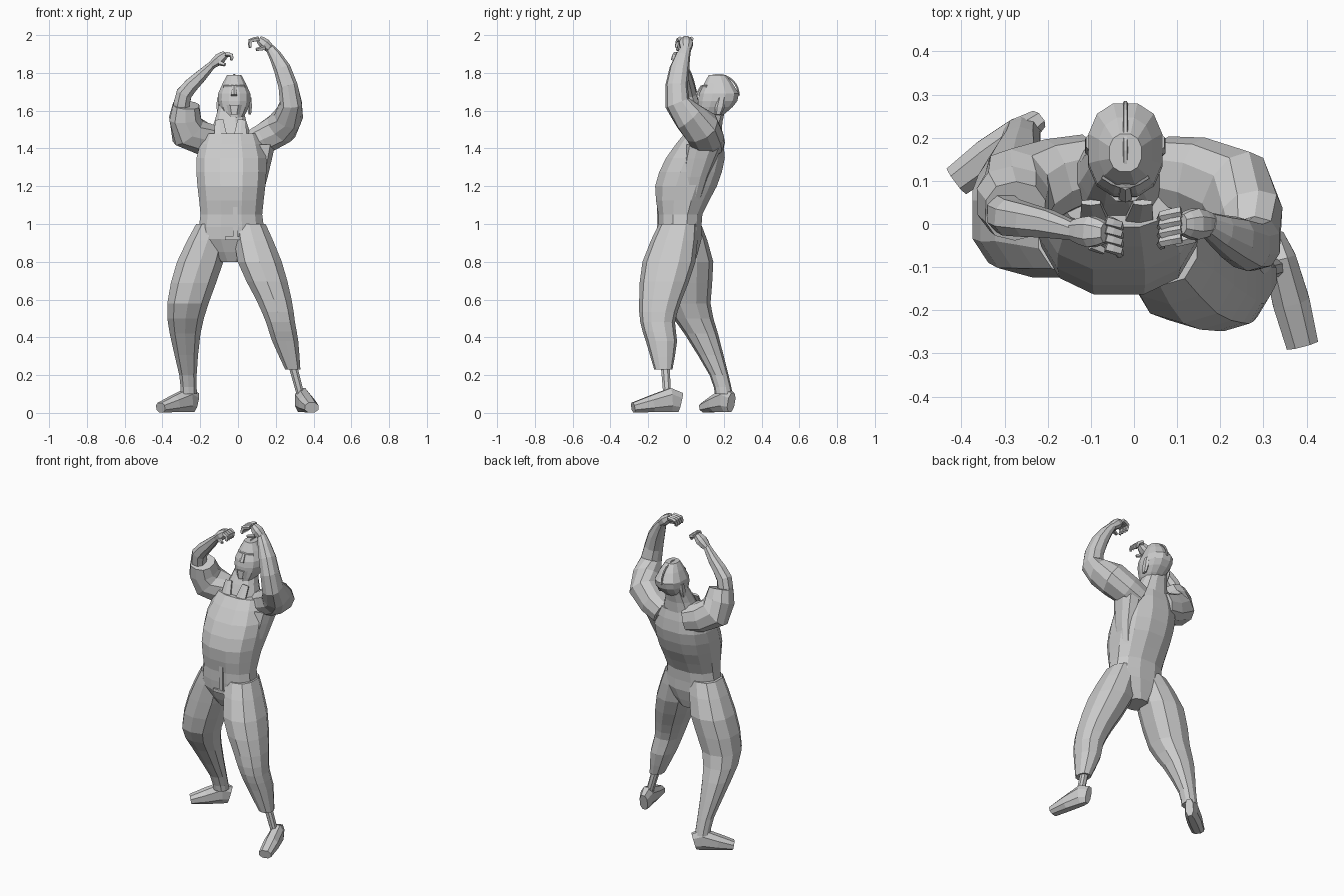
import bpy, bmesh, math
from mathutils import Vector

default_cube = bpy.data.objects.get("Cube")
if default_cube:
    bpy.data.objects.remove(default_cube, do_unlink=True)

grey = bpy.data.materials.new("plain_grey")
grey.use_nodes = True
grey_tone = (.6, .6, .6, 1)
grey.diffuse_color = grey_tone
grey.node_tree.nodes["Principled BSDF"].inputs["Base Color"].default_value = grey_tone

SIDEWAYS, BACK, UP = Vector((1, 0, 0)), Vector((0, 1, 0)), Vector((0, 0, 1))


def smooth(keys):
    """Insert a curved midpoint ring between neighbouring keys."""
    keys = [Vector(key) for key in keys]
    padded = [keys[0]] + keys + [keys[-1]]
    rings = []
    for before, start, end, after in zip(padded, padded[1:], padded[2:], padded[3:]):
        rings += [start, ((start + end) * 9 - before - after) / 16]
    return rings + [keys[-1]]


def section(centre, side, up, width, depth, sides):
    """Points of a squarish oval that never sinks below the ground."""
    points = []
    for k in range(sides):
        angle = math.tau * (k + .5) / sides
        across, along = (math.copysign(abs(value) ** .85, value)
                         for value in (math.cos(angle), math.sin(angle)))
        point = centre + side * across * width + up * along * depth
        point.z = max(point.z, 0)
        points.append(point)
    return points


def skin(name, rings, sides=10, ref=BACK, axis=None):
    """Join rings of (x, y, z, half width, half depth) into a closed flat-faced solid."""
    bm = bmesh.new()
    centres = [Vector(ring[:3]) for ring in rings]
    last = len(rings) - 1
    loops = []
    for i, ring in enumerate(rings):
        tangent = axis or (centres[min(i + 1, last)] - centres[max(i - 1, 0)]).normalized()
        side = tangent.cross(ref).normalized()
        up = side.cross(tangent)
        outline = section(centres[i], side, up, ring[3], ring[4], sides)
        loops.append([bm.verts.new(point) for point in outline])
    for low, high in zip(loops, loops[1:]):
        for k in range(sides):
            bm.faces.new((low[k - 1], low[k], high[k], high[k - 1]))
    bm.faces.new(loops[0])
    bm.faces.new(loops[-1])
    bmesh.ops.recalc_face_normals(bm, faces=bm.faces)
    mesh = bpy.data.meshes.new(name)
    bm.to_mesh(mesh)
    bm.free()
    mesh.materials.append(grey)
    bpy.context.collection.objects.link(bpy.data.objects.new(name, mesh))


def column(name, x, keys):
    """Upright form at one x, from keys of (y, z, half width, half depth)."""
    skin(name, smooth([(x, *key) for key in keys]), sides=12, axis=UP)


def limb(name, keys, depth=1, **options):
    """Tapered form from keys of (x, y, z, radius); depth scales the second radius."""
    skin(name, smooth([(*key, key[-1] * depth) for key in keys]), **options)


def foot(name, heel, toe):
    """Flat-soled foot: thick at the ankle, low at the toe."""
    rings = []
    for t, width, height in ((0, .025, .055), (.2, .04, .068), (.6, .046, .048), (1, .04, .028)):
        spot = Vector(heel).lerp(Vector(toe), t)
        rings.append((*spot, height, width, height))
    skin(name, rings, sides=8, ref=UP)


def hand(name, wrist, knuckles, reach, drop):
    """Palm with four fingers and a thumb curling down."""
    wrist, knuckles = Vector(wrist), Vector(knuckles)
    middle = wrist.lerp(knuckles, .55)
    limb(name + "_palm", [(*wrist, .021), (*middle, .032), (*knuckles, .02)], 1.2, sides=8)
    for finger in range(4):
        root = knuckles + BACK * (.028 - .02 * finger)
        bend = root + SIDEWAYS * reach - BACK * .01 - UP * drop * .3
        tip = bend - BACK * .01 - UP * drop
        limb(name + "_finger", [(*root, .013), (*bend, .012), (*tip, .008)], sides=5)
    thumb_root = middle - BACK * .03 - UP * .02
    thumb_tip = thumb_root + SIDEWAYS * reach - BACK * .015 - UP * .01
    limb(name + "_thumb", [(*thumb_root, .014), (*thumb_tip, .009)], sides=5)


def box(name, location, size):
    bpy.ops.mesh.primitive_cube_add(size=1, location=location)
    block = bpy.context.object
    block.name = name
    block.scale = size
    block.data.materials.append(grey)


# Body, neck and the broad muscle under the left arm
column("torso", -.035, [
    (-.02, .8, .065, .07), (-.03, .92, .175, .115), (-.03, 1.05, .168, .12),
    (0, 1.2, .185, .168), (.05, 1.35, .19, .16), (.09, 1.48, .15, .1)])
limb("left_side_muscle", [(.07, .02, 1.08, .04), (.1, .05, 1.25, .06), (.12, .1, 1.42, .08)],
     1.2, axis=UP)
column("neck", -.04, [(.09, 1.42, .13, .1), (.12, 1.54, .088, .075), (.16, 1.64, .06, .06)])

# Tilted head with its features
face_x = -.02
column("head", face_x, [
    (.12, 1.565, .05, .06), (.155, 1.62, .08, .095),
    (.175, 1.69, .088, .108), (.165, 1.79, .038, .045)])
limb("nose", [(face_x, .09, 1.73, .012), (face_x, .066, 1.68, .018)], sides=6)
limb("brow", [(face_x + s * .05, .115 - .025 * (s == 0), 1.725, .012)
              for s in (-1, 0, 1)], sides=6, ref=UP)
limb("chin", [(face_x, .1, 1.63, .05), (face_x, .08, 1.58, .03)], sides=8, axis=UP)
arc = [math.pi * step / 8 for step in range(6)]
limb("head_seam", [(face_x, .17 + .11 * math.cos(a), 1.68 + .11 * math.sin(a), .006)
                   for a in arc], sides=6, ref=SIDEWAYS)

# Ears and open collar
for side, s in (("left", 1), ("right", -1)):
    ear_x = face_x + s * .082
    limb(side + "_ear", [(ear_x, .17, 1.58, .008), (ear_x, .18, 1.62, .013),
                         (ear_x, .19, 1.67, .01)], 2, sides=6, axis=UP)
    limb(side + "_collar", [(s * .05 - .04, 0, 1.45, .04), (s * .06 - .04, .05, 1.55, .025)],
         .3, sides=6)

# Raised arms, the right one in a wide open sleeve
limb("left_arm", [
    (.07, .12, 1.42, .075), (.23, .08, 1.51, .09), (.28, -.045, 1.64, .06),
    (.235, -.035, 1.82, .047), (.17, 0, 1.93, .025)], 1.12)
limb("right_sleeve", [(-.1, .13, 1.43, .08), (-.265, .08, 1.49, .1), (-.275, .03, 1.63, .072)])
limb("right_forearm", [
    (-.3, .03, 1.6, .045), (-.285, .015, 1.69, .045),
    (-.2, 0, 1.78, .034), (-.13, -.02, 1.85, .02)], sides=8)
hand("left", (.18, 0, 1.92), (.11, 0, 1.98), -.045, .035)
hand("right", (-.14, -.015, 1.84), (-.065, -.02, 1.9), .03, .025)

# Legs, the left one ending in a thin peg
limb("left_leg", [
    (.06, -.04, 1, .09), (.115, -.09, .8, .122), (.19, -.135, .6, .098),
    (.225, -.15, .48, .08), (.25, -.13, .38, .072), (.29, -.12, .23, .042)], 1.15, axis=UP)
limb("left_ankle_peg", [(.29, -.11, .25, .025), (.33, -.1, .1, .022)], sides=8, axis=UP)
limb("right_leg", [
    (-.13, -.02, 1, .095), (-.2, .01, .8, .128), (-.265, .01, .58, .114),
    (-.28, .08, .42, .085), (-.265, .175, .2, .048), (-.26, .2, .1, .045)], 1.05, axis=UP)
foot("left_foot", (.325, -.03), (.39, -.28))
foot("right_foot", (-.225, .24), (-.41, .1))

# Jacket edge and belt tab
box("jacket_edge", (-.015, -.143, 1.02), (.025, .02, .17))
box("belt_tab", (-.03, -.14, .925), (.08, .03, .02))
